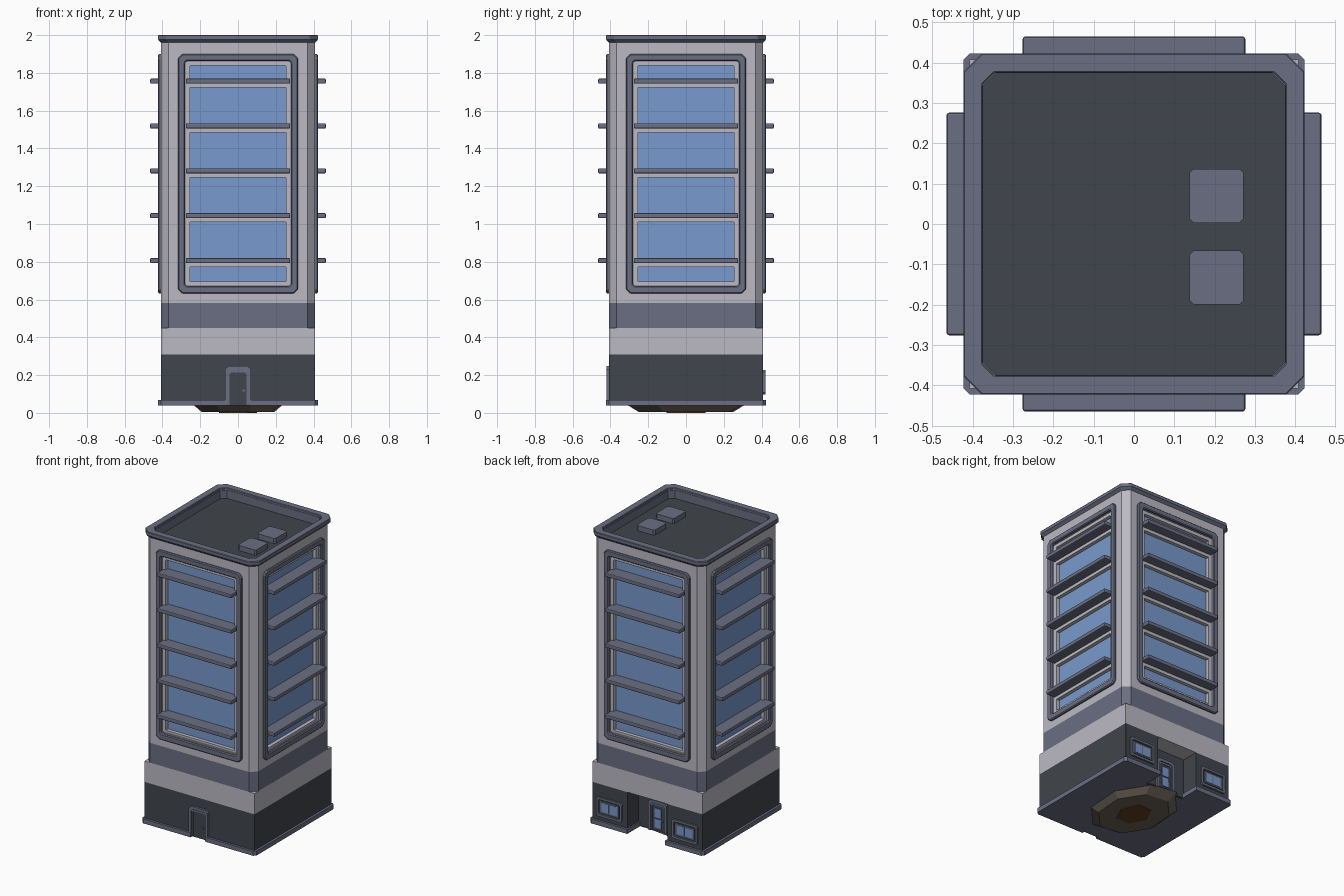
import bpy, bmesh
from math import pi, cos, sin
from mathutils import Matrix

cube = bpy.data.objects.get("Cube")
if cube:
    bpy.data.objects.remove(cube)


def material(name, rgb):
    m = bpy.data.materials.new(name)
    m.use_nodes = True
    m.diffuse_color = (*rgb, 1)
    m.node_tree.nodes["Principled BSDF"].inputs["Base Color"].default_value = (*rgb, 1)
    return m


light = material("light wall", (0.50, 0.49, 0.55))
slate = material("slate trim", (0.145, 0.158, 0.225))
dark = material("charcoal", (0.052, 0.06, 0.072))
glass = material("blue glass", (0.19, 0.32, 0.61))
stone = material("tan stone", (0.15, 0.125, 0.095))
soil = material("brown soil", (0.12, 0.05, 0.015))

UPRIGHT = Matrix.Rotation(pi / 2, 4, 'X')   # local (u, v, w) -> across, up, outward
FRONT, LEFT, BACK, RIGHT = (Matrix.Rotation(k * pi / 2, 4, 'Z') @ UPRIGHT for k in range(4))
FLAT = Matrix.Identity(4)


def rect(u0, u1, v0, v1, c=0.0):
    """Rectangle outline, with chamfered corners when c > 0."""
    if not c:
        return [(u0, v0), (u1, v0), (u1, v1), (u0, v1)]
    return [(u0 + c, v0), (u1 - c, v0), (u1, v0 + c), (u1, v1 - c),
            (u1 - c, v1), (u0 + c, v1), (u0, v1 - c), (u0, v0 + c)]


def square(h, c=0.0):
    return rect(-h, h, -h, h, c)


def solid(name, outline, lo, hi, mat, place=FLAT, hole=None, top=None, bevel=0, segments=1):
    """Extrude an outline, optionally with a matching hole or a different top outline."""
    bm = bmesh.new()
    layer = lambda pts, w: [bm.verts.new((u, v, w)) for u, v in pts]
    n = len(outline)

    def bridge(a, b):
        for i in range(n):
            j = (i + 1) % n
            bm.faces.new((a[i], a[j], b[j], b[i]))

    a, b = layer(outline, lo), layer(top or outline, hi)
    bridge(a, b)
    if hole:
        c, d = layer(hole, lo), layer(hole, hi)
        bridge(b, d)
        bridge(d, c)
        bridge(c, a)
    else:
        bm.faces.new(a[::-1])
        bm.faces.new(b)
    bmesh.ops.recalc_face_normals(bm, faces=bm.faces)
    bm.transform(place)
    me = bpy.data.meshes.new(name)
    bm.to_mesh(me)
    bm.free()
    me.materials.append(mat)
    ob = bpy.data.objects.new(name, me)
    bpy.context.collection.objects.link(ob)
    if bevel:
        mod = ob.modifiers.new("bevel", 'BEVEL')
        mod.width, mod.segments = bevel, segments
    return ob


def ellipse(rx, ry, n, turn=0.0):
    return [(rx * cos(turn + 2 * pi * i / n), ry * sin(turn + 2 * pi * i / n)) for i in range(n)]


H = 0.408      # half width of the walls
REC = 0.29     # back wall of the entrance recess

# Rock and soil under the building
solid("rock_base", ellipse(0.2, 0.26, 8, 0.3), 0.004, 0.045, stone, top=ellipse(0.25, 0.33, 8, 0.3))
solid("soil_patch", ellipse(0.1, 0.12, 6), 0, 0.01, soil)


# Ground floor with the entrance notch at the back
def notched(h, c, half, depth):
    return [(-h + c, -h), (h - c, -h), (h, -h + c), (h, h - c), (h - c, h), (half, h),
            (half, depth), (-half, depth), (-half, h), (-h + c, h), (-h, h - c), (-h, -h + c)]


solid("ground_floor", notched(H, 0.001, 0.15, REC), 0.04, 0.31, dark)
plinth = notched(0.423, 0.015, 0.14, REC - 0.01)
plinth[1:1] = [(-0.055, -0.423), (-0.055, -0.4), (0.055, -0.4), (0.055, -0.423)]
solid("plinth", plinth, 0.038, 0.068, slate)
solid("light_band", square(H), 0.31, 0.45, light)
solid("slate_band", square(H, 0.04), 0.45, 0.583, slate)

# Tower walls: slabs above and below the windows, and chamfered corner posts
solid("lower_wall", square(H, 0.04), 0.583, 0.68, light)
solid("upper_wall", square(H, 0.04), 1.86, 1.97, light)
post = [(0.28, 0.28), (H, 0.28), (H, H - 0.04), (H - 0.04, H), (0.28, H)]
for k in range(4):
    solid("corner_post", post, 0.68, 1.86, light, Matrix.Rotation(k * pi / 2, 4, 'Z'))
solid("window_glass", square(0.378), 0.68, 1.86, glass)

# Window frames, mullions and sun shades on each side
for side in (FRONT, LEFT, BACK, RIGHT):
    solid("window_surround", rect(-0.318, 0.318, 0.632, 1.9, 0.022), 0.4, 0.423, slate, side,
          hole=rect(-0.28, 0.28, 0.673, 1.862, 0.008), bevel=0.006)
    solid("window_frame", rect(-0.281, 0.281, 0.672, 1.863, 0.004), 0.37, 0.402, light, side,
          hole=rect(-0.255, 0.255, 0.695, 1.838, 0.004))
    for i in range(5):
        z = 0.805 + 0.2375 * i
        solid("mullion", rect(-0.27, 0.27, z - 0.033, z - 0.012), 0.37, 0.402, light, side)
        solid("sun_shade", rect(-0.276, 0.276, z - 0.012, z + 0.015), 0.37, 0.465, slate, side,
              bevel=0.006, segments=2)

# Roof, parapet and rooftop units
solid("roof", square(0.4, 0.04), 1.92, 1.93, dark)
bpy.data.objects.remove(bpy.data.objects["upper_wall"])
solid("upper_wall", square(H, 0.04), 1.86, 1.97, light, hole=square(0.376, 0.03))
solid("parapet_lining", square(0.378, 0.031), 1.925, 1.985, slate, hole=square(0.374, 0.03))
solid("parapet_lip", square(H, 0.04), 1.96, 1.974, slate, hole=square(0.376, 0.03),
      top=square(0.423, 0.045))
solid("parapet", square(0.423, 0.045), 1.974, 2.0, slate, hole=square(0.376, 0.03), bevel=0.003)
for y in (-0.133, 0.07):
    solid("rooftop_unit", rect(0.138, 0.272, y - 0.067, y + 0.067, 0.01), 1.93, 1.965, slate)


# Doors: a chamfered arch surround and a leaf
def arch(half, height, c):
    return [(half, 0.042), (half, height - c), (half - c, height),
            (-half + c, height), (-half, height - c), (-half, 0.042)]


for place, wall in ((FRONT, H), (BACK, REC)):
    solid("door_surround", arch(0.07, 0.248, 0.018) + arch(0.052, 0.228, 0.012)[::-1],
          wall - 0.01, wall + 0.014, slate, place)
    solid("door_trim", arch(0.052, 0.228, 0.012) + arch(0.044, 0.215, 0.01)[::-1],
          wall - 0.01, wall + 0.007, slate, place)
    solid("door_leaf", arch(0.044, 0.215, 0.01), wall - 0.01, wall + 0.003, dark, place)
    solid("door_handle", rect(0.025, 0.036, 0.112, 0.124), wall, wall + 0.01, slate, place)
for v0, v1 in ((0.065, 0.125), (0.135, 0.195)):
    solid("door_glass", rect(-0.024, 0.024, v0, v1), REC, REC + 0.008, glass, BACK)

# Ground floor windows beside the entrance
for u in (-0.28, 0.28):
    solid("small_window_surround", rect(u - 0.095, u + 0.095, 0.098, 0.226, 0.01), H - 0.01, H + 0.012,
          slate, BACK, hole=rect(u - 0.08, u + 0.08, 0.113, 0.211, 0.006))
    solid("small_window_frame", rect(u - 0.068, u + 0.068, 0.124, 0.2), H - 0.01, H + 0.004, slate, BACK)
    for s in (-1, 1):
        c = u + s * 0.031
        solid("small_window_pane", rect(c - 0.027, c + 0.027, 0.132, 0.192), H, H + 0.007, glass, BACK)
